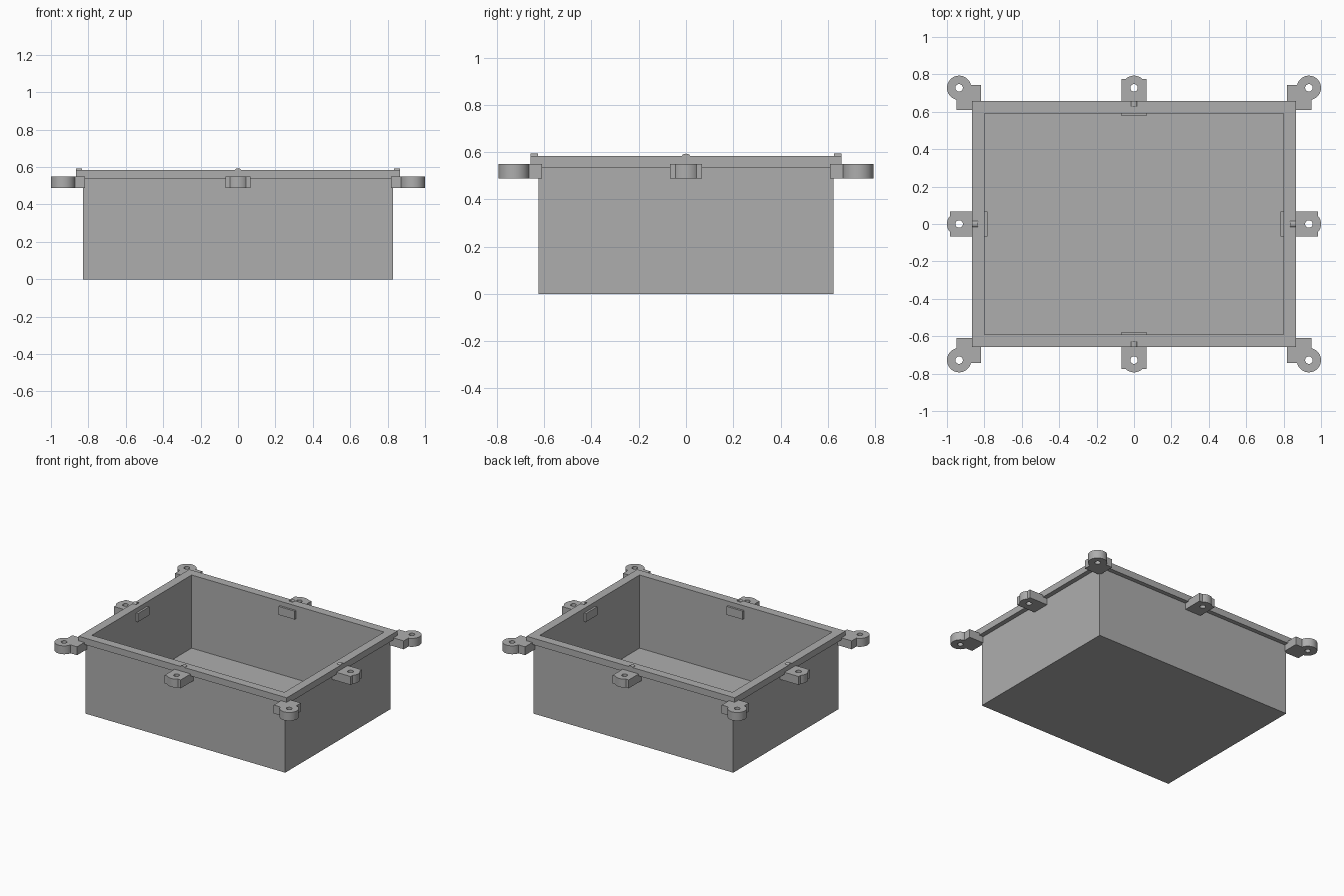
import bpy, bmesh, math
from mathutils import Matrix, Vector

cube = bpy.data.objects.get("Cube")
if cube:
    bpy.data.objects.remove(cube, do_unlink=True)

grey = bpy.data.materials.new("plain grey")
grey.use_nodes = True
colour = (0.42, 0.42, 0.42, 1)
grey.diffuse_color = colour
grey.node_tree.nodes["Principled BSDF"].inputs["Base Color"].default_value = colour


def finish(name, bm, smooth=True):
    bmesh.ops.recalc_face_normals(bm, faces=bm.faces)
    mesh = bpy.data.meshes.new(name)
    bm.to_mesh(mesh)
    bm.free()
    mesh.materials.append(grey)
    ob = bpy.data.objects.new(name, mesh)
    bpy.context.collection.objects.link(ob)
    if smooth:
        bpy.ops.object.select_all(action='DESELECT')
        ob.select_set(True)
        bpy.context.view_layer.objects.active = ob
        bpy.ops.object.shade_smooth_by_angle(angle=math.radians(30))


def arc(radius, start, end, steps):
    angles = [start + (end - start) * i / steps for i in range(steps + 1)]
    return [(radius * math.cos(a), radius * math.sin(a)) for a in angles]


def prism(name, loops, z0, z1, matrix):
    """Extrude an outline, with optional holes, from z0 to z1."""
    bm = bmesh.new()
    for loop in loops:
        verts = [bm.verts.new((x, y, z0)) for x, y in loop]
        for a, b in zip(verts, verts[1:] + verts[:1]):
            bm.edges.new((a, b))
    bmesh.ops.triangle_fill(bm, edges=bm.edges[:], use_beauty=True, normal=(0, 0, 1))
    result = bmesh.ops.extrude_face_region(bm, geom=bm.faces[:], use_keep_orig=True)
    top = [v for v in result["geom"] if isinstance(v, bmesh.types.BMVert)]
    bmesh.ops.translate(bm, verts=top, vec=(0, 0, z1 - z0))
    bmesh.ops.transform(bm, matrix=matrix, verts=bm.verts)
    finish(name, bm)


# Open box: rectangular rings from the base, over the rim, down to the floor
rings = [(0.83, 0.625, 0), (0.83, 0.625, 0.535), (0.865, 0.657, 0.535),
         (0.865, 0.657, 0.584), (0.80, 0.592, 0.584), (0.80, 0.592, 0.035)]
bm = bmesh.new()
loops = [[bm.verts.new((sx * x, sy * y, z))
          for sx, sy in ((-1, -1), (1, -1), (1, 1), (-1, 1))] for x, y, z in rings]
for low, high in zip(loops, loops[1:]):
    for i in range(4):
        j = (i + 1) % 4
        bm.faces.new((low[i], low[j], high[j], high[i]))
bm.faces.new(loops[0])
bm.faces.new(loops[-1])
finish("box_body", bm, smooth=False)

# Screw lugs: a square block merged with a round, drilled boss
BOSS_X, BOSS_Y, R = 0.935, 0.728, 0.065
LUG_LOW, LUG_HIGH = 0.487, 0.55
hole = arc(0.02, 0, math.tau, 32)[:-1]

edge, back = 0.015, -0.118
turn = math.acos(edge / R)
corner = [(back, back), (edge, back)] + arc(R, -turn, math.pi / 2 + turn, 40) + [(back, edge)]
for sx, side in ((1, "left"), (-1, "right")):
    for sy, end in ((1, "back"), (-1, "front")):
        place = Matrix.Translation((sx * BOSS_X, sy * BOSS_Y, 0)) @ Matrix.Diagonal((sx, sy, 1, 1))
        prism(f"corner_lug_{end}_{side}", [corner, hole], LUG_LOW, LUG_HIGH, place)

half, inner, outer = 0.067, -0.151, 0.048
turn = math.asin(outer / R)
middle = ([(-half, inner), (half, inner), (half, outer)]
          + arc(R, turn, math.pi - turn, 16) + [(-half, outer)])

# Shallow rounded bump profile, standing on the rim
bump = [(-0.016, -0.01), (0.016, -0.01)] + [
    (0.016 * math.cos(a), 0.009 * math.sin(a))
    for a in (math.pi * i / 12 for i in range(13))]

# Middle lugs pass through the wall and show as tabs inside; a bump sits above each
for i, side in enumerate(("back", "right", "front", "left")):
    spin = Matrix.Rotation(i * math.pi / 2, 4, 'Z')
    reach, rim = ((BOSS_Y, 0.657), (BOSS_X, 0.865))[i % 2]
    prism(f"middle_lug_{side}", [middle, hole], LUG_LOW, LUG_HIGH,
          spin @ Matrix.Translation((0, reach, 0)))
    prism(f"rim_bump_{side}", [bump], 0, 0.03,
          spin @ Matrix.Translation((0, rim, 0.584)) @ Matrix.Rotation(math.pi / 2, 4, 'X'))
